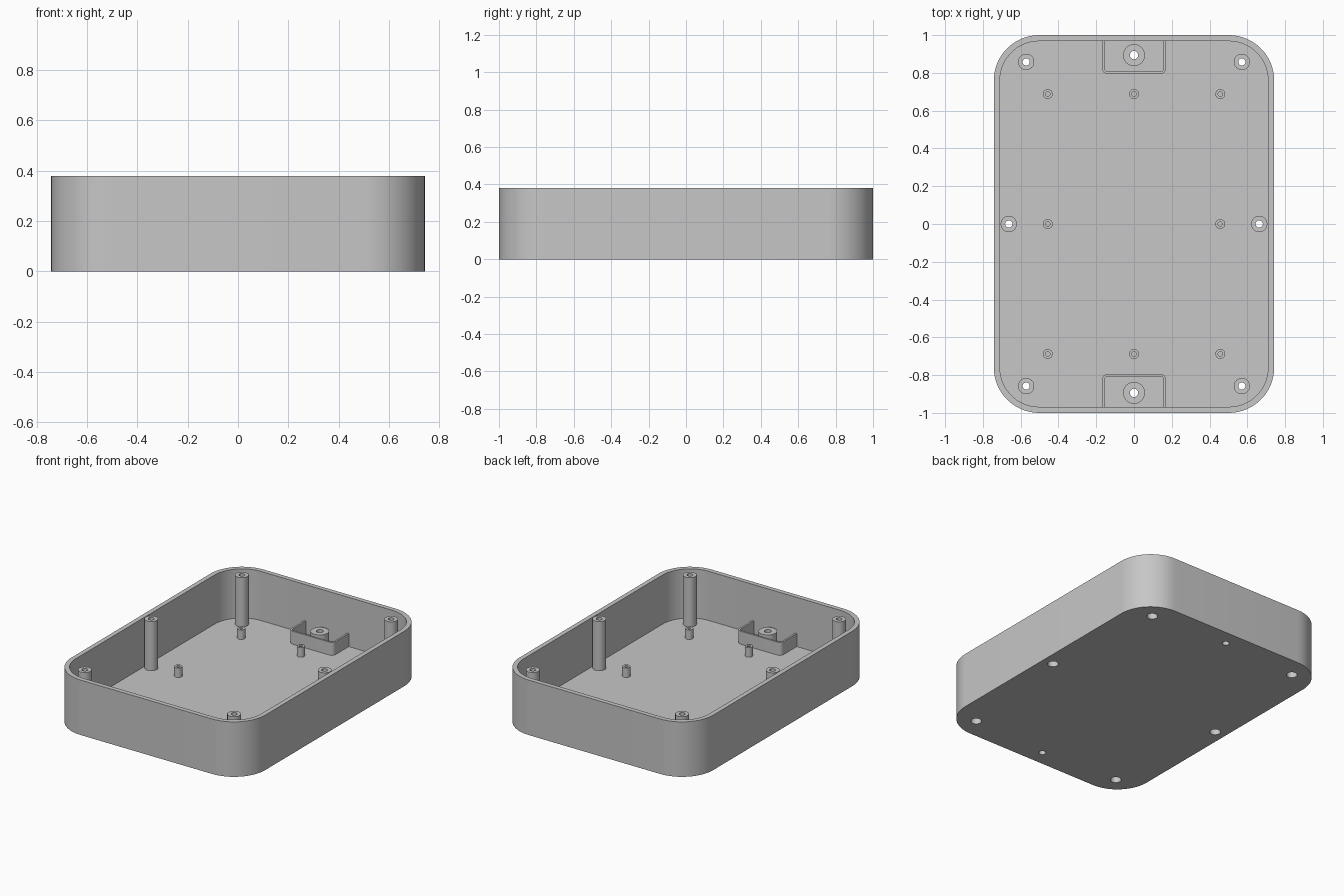
import bpy, bmesh, math

if "Cube" in bpy.data.objects:
    bpy.data.objects.remove(bpy.data.objects["Cube"], do_unlink=True)

HALF_X, HALF_Y, HEIGHT = 0.742, 1.0, 0.38
WALL, FLOOR, CORNER = 0.032, 0.04, 0.24

grey = bpy.data.materials.new("plain grey")
grey.use_nodes = True
colour = (0.57, 0.57, 0.57, 1)
grey.diffuse_color = colour
grey.node_tree.nodes["Principled BSDF"].inputs["Base Color"].default_value = colour


def finish(name, bm, location=(0, 0, 0)):
    bmesh.ops.recalc_face_normals(bm, faces=bm.faces)
    mesh = bpy.data.meshes.new(name)
    bm.to_mesh(mesh)
    bm.free()
    mesh.materials.append(grey)
    obj = bpy.data.objects.new(name, mesh)
    obj.location = location
    bpy.context.collection.objects.link(obj)
    return obj


def smooth(obj):
    bpy.ops.object.select_all(action="DESELECT")
    obj.select_set(True)
    bpy.context.view_layer.objects.active = obj
    bpy.ops.object.shade_smooth_by_angle(angle=math.radians(30))


def arc(cx, cy, r, start, steps):
    angles = [math.radians(start + 90 * i / steps) for i in range(steps + 1)]
    return [(cx + r * math.cos(a), cy + r * math.sin(a)) for a in angles]


def rounded_rect(hx, hy, r, steps=16):
    x, y = hx - r, hy - r
    return (arc(x, y, r, 0, steps) + arc(-x, y, r, 90, steps)
            + arc(-x, -y, r, 180, steps) + arc(x, -y, r, 270, steps))


def prism(name, outline, z0, z1):
    bm = bmesh.new()
    face = bm.faces.new([bm.verts.new((x, y, z0)) for x, y in outline])
    grown = bmesh.ops.extrude_face_region(bm, geom=[face], use_keep_orig=True)
    top = [v for v in grown["geom"] if isinstance(v, bmesh.types.BMVert)]
    bmesh.ops.translate(bm, verts=top, vec=(0, 0, z1 - z0))
    return finish(name, bm)


def lathe(name, profile, x, y, closed=True, steps=32):
    # Spin a closed (radius, height) profile around a vertical axis
    bm = bmesh.new()
    rings = []
    for i in range(steps):
        a = math.tau * i / steps
        rings.append([bm.verts.new((r * math.cos(a), r * math.sin(a), z)) for r, z in profile])
    n = len(profile)
    for i in range(steps):
        a, b = rings[i], rings[(i + 1) % steps]
        for j in range(n if closed else n - 1):
            k = (j + 1) % n
            bm.faces.new((a[j], b[j], b[k], a[k]))
    if not closed:
        bm.faces.new([ring[0] for ring in rings])
        bm.faces.new([ring[-1] for ring in rings])
    obj = finish(name, bm, (x, y, 0))
    return obj


def cut(target, cutter):
    mod = target.modifiers.new("cut", "BOOLEAN")
    mod.operation, mod.solver, mod.object = "DIFFERENCE", "EXACT", cutter
    bpy.context.view_layer.objects.active = target
    bpy.ops.object.modifier_apply(modifier=mod.name)
    bpy.data.objects.remove(cutter, do_unlink=True)


# Tray with rounded corners and an open top
tray = prism("tray", rounded_rect(HALF_X, HALF_Y, CORNER), 0, HEIGHT)
cut(tray, prism("cavity", rounded_rect(HALF_X - WALL, HALF_Y - WALL, CORNER - WALL), FLOOR, 1))

# Tall screw posts with a wider recess for the screw head below
BORE, HEAD, RECESS, POST = 0.019, 0.034, 0.1, 0.043
post_spots = [(sx * 0.571, sy * 0.858) for sx in (-1, 1) for sy in (-1, 1)]
post_spots += [(-0.663, 0), (0.663, 0)]
for x, y in post_spots:
    cut(tray, lathe("hole", [(HEAD, -0.1), (HEAD, 0.1)], x, y, closed=False))
    smooth(lathe("screw_post", [(POST, FLOOR), (POST, HEIGHT), (BORE, HEIGHT),
                                (BORE, RECESS), (HEAD, RECESS), (HEAD, FLOOR)], x, y))

# Short board standoffs with blind holes
for x in (-0.457, 0, 0.457):
    for y in (-0.688, 0, 0.688):
        if x or y:
            smooth(lathe("board_standoff", [(0.026, FLOOR), (0.026, 0.106),
                                            (0.012, 0.106), (0.012, FLOOR)], x, y))

# End mounts: a drilled boss inside a U-shaped fence against each end wall
MOUNT_TOP, HX, Y_IN, THICK, R = 0.13, 0.17, 0.795, 0.013, 0.03
Y_OUT = HALF_Y - WALL + 0.002
for side in (-1, 1):
    cut(tray, lathe("hole", [(0.022, -0.1), (0.022, 0.1)], 0, side * 0.894, closed=False))
    smooth(lathe("mount_boss", [(0.058, FLOOR), (0.058, MOUNT_TOP),
                                (0.022, MOUNT_TOP), (0.022, FLOOR)], 0, side * 0.894))

    def u_path(inset):
        x, y, r = HX - inset, Y_IN + inset, R - inset
        return ([(-x, Y_OUT)] + arc(-x + r, y + r, r, 180, 8)
                + arc(x - r, y + r, r, 270, 8) + [(x, Y_OUT)])

    fence = u_path(0) + u_path(THICK)[::-1]
    smooth(prism("mount_fence", [(x, side * y) for x, y in fence], FLOOR, MOUNT_TOP))

smooth(tray)
